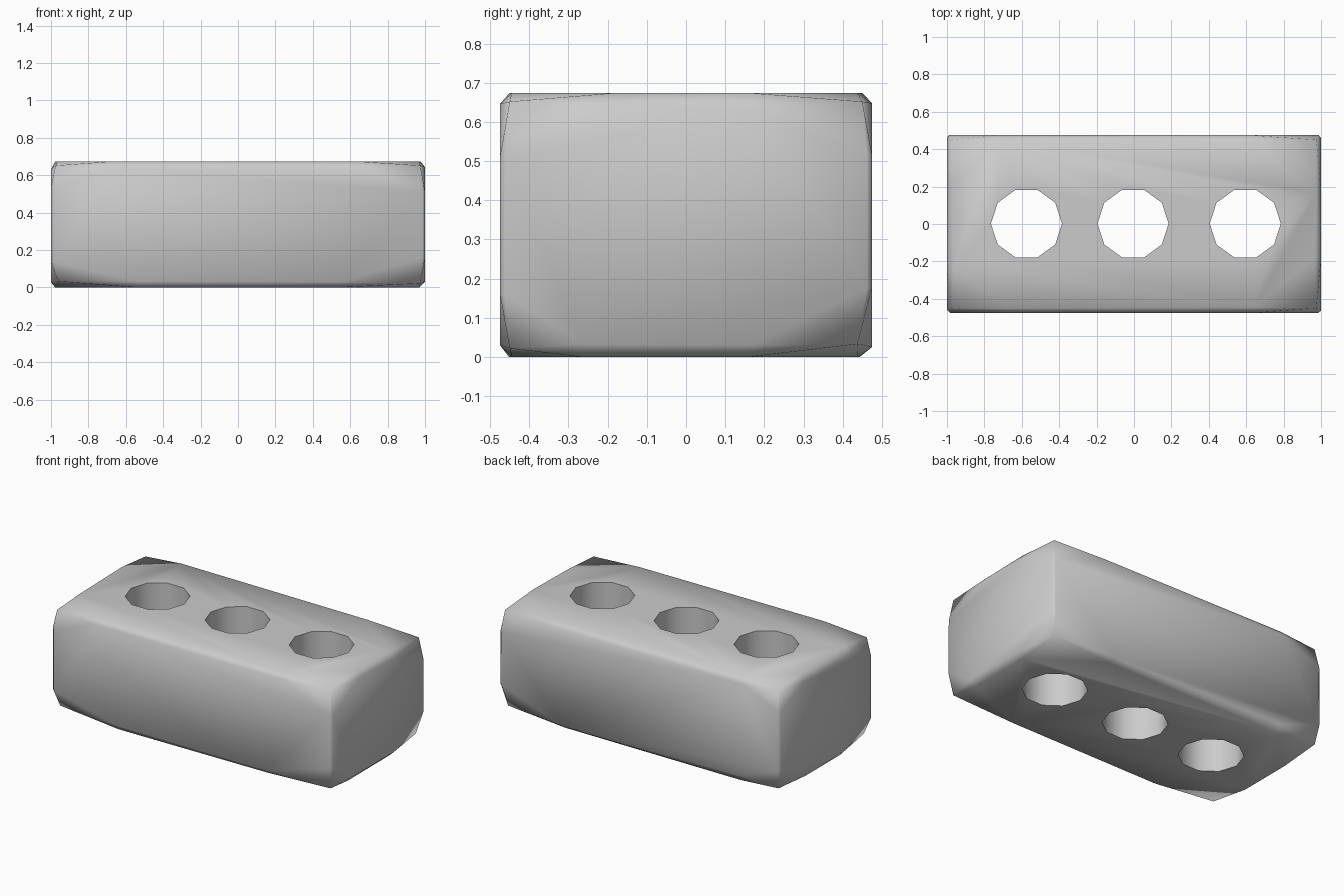
import bpy, bmesh, random
from itertools import product
from math import pi

if "Cube" in bpy.data.objects:
    bpy.data.objects.remove(bpy.data.objects["Cube"])

random.seed(4)
HX, HY, HZ, MID = 1.0, 0.475, 0.337, 0.343


def jit(a, amount=0.3):
    return a * random.uniform(1 - amount, 1 + amount)


# Worn block: hull of narrow edge chamfers with pulled-in corners
pts = []
for sa, sb in product((-1, 1), repeat=2):
    for end in (-1, 1):
        t = end * jit(0.6, 0.2)                      # edges along x
        pts += [(t, sa * (HY - jit(0.03)), sb * HZ), (t, sa * HY, sb * (HZ - jit(0.035)))]
        t = end * jit(0.22, 0.3)                     # edges along y
        pts += [(sa * (HX - jit(0.03)), t, sb * HZ), (sa * HX, t, sb * (HZ - jit(0.035)))]
        t = end * jit(0.17, 0.2)                     # upright edges
        pts += [(sa * (HX - jit(0.015)), sb * HY, t), (sa * HX, sb * (HY - jit(0.015)), t)]
for sx, sy, sz in product((-1, 1), repeat=3):
    deep = 1.5 if (sx, sy, sz) in ((-1, -1, -1), (1, 1, -1)) else 1.0
    pts.append((sx * (HX - 0.025 * deep), sy * (HY - 0.025 * deep), sz * (HZ - 0.022 * deep)))

bm = bmesh.new()
for x, y, z in pts:
    bm.verts.new((x, y, z + MID))
res = bmesh.ops.convex_hull(bm, input=bm.verts[:])
loose = [v for v in bm.verts if not v.link_faces]
bmesh.ops.delete(bm, geom=loose, context='VERTS')
bmesh.ops.dissolve_limit(bm, angle_limit=0.01, verts=bm.verts[:], edges=bm.edges[:])
bmesh.ops.recalc_face_normals(bm, faces=bm.faces[:])
low = min(v.co.z for v in bm.verts)
bmesh.ops.translate(bm, vec=(0, 0, -low), verts=bm.verts[:])
mesh = bpy.data.meshes.new("brick")
bm.to_mesh(mesh)
bm.free()
brick = bpy.data.objects.new("brick", mesh)
bpy.context.collection.objects.link(brick)

# Three ten-sided through holes
for x in (-0.575, -0.005, 0.595):
    bpy.ops.mesh.primitive_cylinder_add(vertices=10, radius=0.19, depth=1.2,
                                        location=(x, 0.002, 0.34), rotation=(0, 0, pi / 2))
    cutter = bpy.context.object
    cutter.name = "hole_cutter"
    cutter.hide_render = True
    mod = brick.modifiers.new("hole", 'BOOLEAN')
    mod.operation = 'DIFFERENCE'
    mod.solver = 'EXACT'
    mod.object = cutter
    bpy.ops.object.select_all(action='DESELECT')
    bpy.context.view_layer.objects.active = brick
    brick.select_set(True)
    bpy.ops.object.modifier_apply(modifier=mod.name)
    bpy.data.objects.remove(cutter)

# Soft worn shading with crisp hole rims
bpy.ops.object.shade_smooth_by_angle(angle=1.2)
